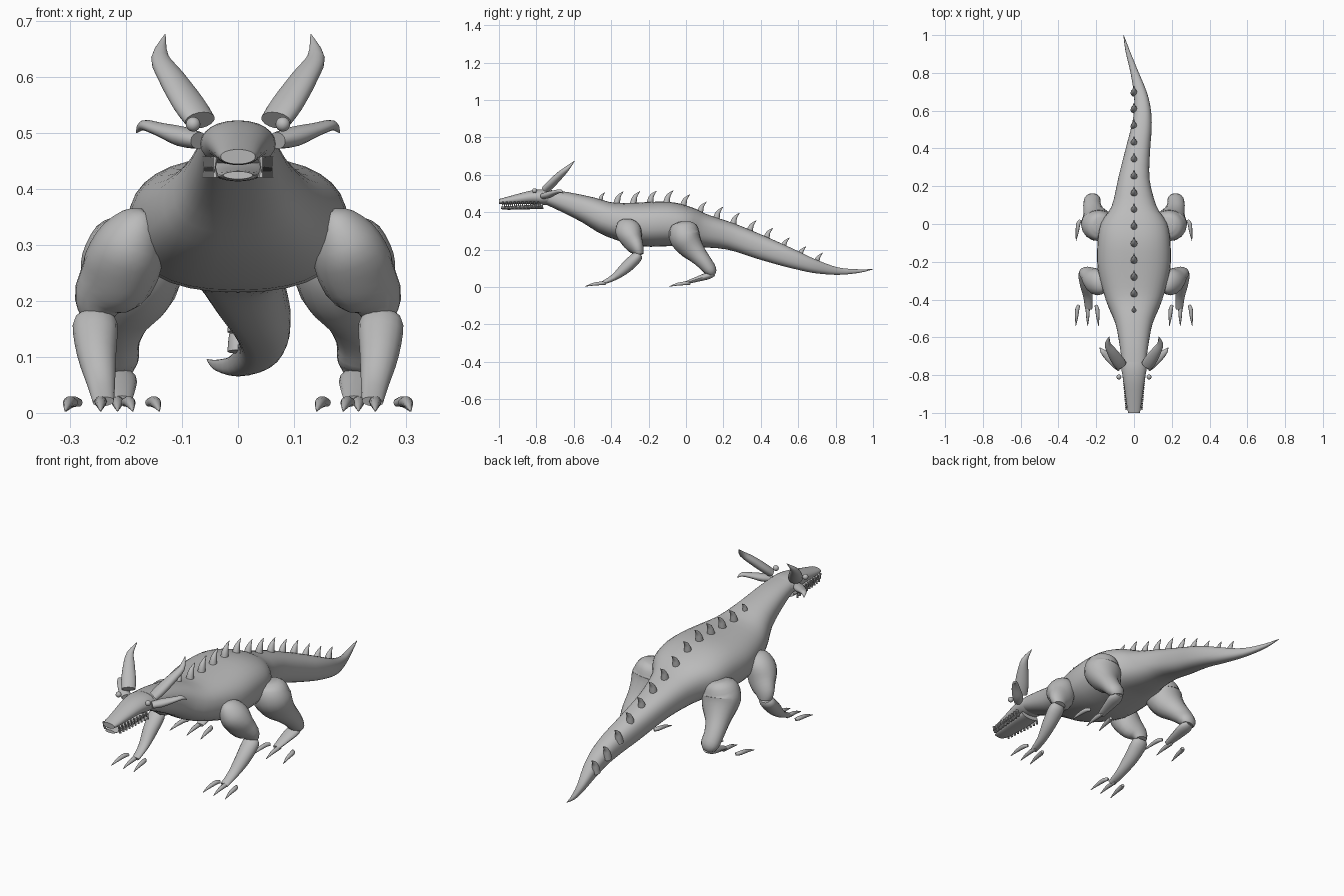
import bpy
import bmesh
import math
from mathutils import Vector

cube = bpy.data.objects.get("Cube")
if cube:
    bpy.data.objects.remove(cube, do_unlink=True)

grey = bpy.data.materials.new("stone grey")
grey.use_nodes = True
tone = (0.5, 0.5, 0.5, 1)
grey.diffuse_color = tone
grey.node_tree.nodes["Principled BSDF"].inputs["Base Color"].default_value = tone
parts = []


def finish(name, bm):
    """Turn a bmesh into a named, grey object."""
    bmesh.ops.recalc_face_normals(bm, faces=bm.faces)
    mesh = bpy.data.meshes.new(name)
    bm.to_mesh(mesh)
    bm.free()
    mesh.materials.append(grey)
    obj = bpy.data.objects.new(name, mesh)
    bpy.context.collection.objects.link(obj)
    parts.append(obj)
    return obj


def refine(stations, steps):
    """Smooth a list of (x, y, z, half width, half height) stations."""
    pts = [Vector(s) for s in stations]
    ext = [pts[0]] + pts + [pts[-1]]
    out = []
    for a, b, c, d in zip(ext, ext[1:], ext[2:], ext[3:]):
        for k in range(steps):
            t = k / steps
            out.append(b + (c - a) * (t / 2) + (a * 2 - b * 5 + c * 4 - d) * (t * t / 2)
                       + (b * 3 - a - c * 3 + d) * (t ** 3 / 2))
    return out + [pts[-1]]


def sweep(bm, stations, up="Z", sides=16, steps=3, power=2.0, side=1):
    """Loft rounded sections along a path; side -1 mirrors it in x."""
    path = refine(stations, steps)
    ref = Vector((0, 0, 1)) if up == "Z" else Vector((0, 1, 0))
    rings = []
    for i, s in enumerate(path):
        ahead, behind = path[min(i + 1, len(path) - 1)], path[max(i - 1, 0)]
        tangent = (Vector(ahead[:3]) - Vector(behind[:3])).normalized()
        across = tangent.cross(ref).normalized()
        over = across.cross(tangent)
        ring = []
        for k in range(sides):
            ang = math.tau * k / sides
            c, n = math.cos(ang), math.sin(ang)
            u = math.copysign(abs(c) ** (2 / power), c) * max(s[3], 0.0005)
            v = math.copysign(abs(n) ** (2 / power), n) * max(s[4], 0.0005)
            p = Vector(s[:3]) + across * u + over * v
            ring.append(bm.verts.new((p.x * side, p.y, p.z)))
        rings.append(ring)
    for r, q in zip(rings, rings[1:]):
        for k in range(sides):
            j = (k + 1) % sides
            bm.faces.new((r[k], r[j], q[j], q[k]))
    bm.faces.new(rings[0])
    bm.faces.new(rings[-1])


def part(name, stations, **options):
    bm = bmesh.new()
    sweep(bm, stations, **options)
    return finish(name, bm)


def pair(name, stations, **options):
    for label, side in (("left_", 1), ("right_", -1)):
        part(label + name, stations, side=side, **options)


# Neck, trunk and curling tail
body = [(0, -.74, .48, .064, .04), (0, -.65, .455, .075, .055), (0, -.52, .41, .1, .074),
        (0, -.4, .36, .15, .093), (0, -.24, .336, .192, .117), (0, -.1, .337, .193, .119),
        (0, 0, .325, .176, .107), (0, .09, .302, .12, .09), (0, .24, .27, .083, .072),
        (.022, .4, .212, .064, .064), (.04, .51, .172, .054, .056),
        (.045, .6, .14, .045, .047), (.034, .69, .11, .035, .036), (0, .81, .085, .02, .02),
        (-.035, .92, .085, .011, .01), (-.055, 1, .095, .001, .001)]
part("body", body, sides=32, power=2.4)

# Head: skull with snout, and lower jaw
part("skull", [(0, -.7, .478, .064, .035), (0, -.76, .48, .067, .042), (0, -.82, .481, .058, .036),
               (0, -.9, .47, .046, .027), (0, -.97, .46, .037, .018), (0, -1, .457, .031, .013)],
     sides=24, power=2.1)
part("lower_jaw", [(0, -.765, .437, .048, .02), (0, -.83, .428, .046, .012),
                   (0, -.95, .423, .036, .01), (0, -.99, .424, .026, .007)], sides=20)

# Upper and lower rows of teeth
for name, root, tip in (("upper_teeth", .457, .429), ("lower_teeth", .42, .449)):
    bm = bmesh.new()
    count = 10
    for side in (1, -1):
        for i in range(count):
            t = i / (count - 1)
            x, y = .041 + .016 * t, -.98 + .19 * t
            if name == "lower_teeth":
                y += .01
            sweep(bm, [(x, y, root, .006, .006), (x + .002, y, tip, .001, .001)],
                  up="Y", sides=6, steps=1, side=side)
    finish(name, bm)

# Eyes
for label, side in (("left_eye", 1), ("right_eye", -1)):
    bm = bmesh.new()
    bmesh.ops.create_uvsphere(bm, u_segments=16, v_segments=10, radius=.013)
    bmesh.ops.translate(bm, verts=bm.verts, vec=(.08 * side, -.81, .515))
    finish(label, bm)

# Tall horns and short swept-back cheek horns
pair("tall_horn", [(.068, -.75, .522, .031, .019), (.087, -.722, .55, .033, .021),
                   (.118, -.675, .597, .026, .019), (.139, -.635, .634, .016, .013),
                   (.13, -.595, .675, .001, .001)])
pair("cheek_horn", [(.07, -.765, .486, .02, .015), (.1, -.735, .493, .025, .018),
                    (.14, -.7, .506, .02, .012), (.168, -.672, .513, .012, .009),
                    (.181, -.655, .5, .001, .001)])

# Row of curved spines down the back, seated on the body surface
surface = refine(body, 12)
bm = bmesh.new()
for i in range(14):
    y = -.455 + .0888 * i
    s = min(surface, key=lambda p: abs(p[1] - y))
    z = s[2] + s[4] * math.sqrt(max(.2, 1 - (s[0] / s[3]) ** 2))
    size = .7 if i == 0 else 1
    curve = [(-.006, -.014, .019), (0, .016, .016), (.01, .038, .01), (.032, .06, .001)]
    sweep(bm, [(0, y + dy * size, z + dz * size, r * size, r * size) for dy, dz, r in curve],
          up="Y", sides=10)
finish("back_spines", bm)

# Front legs
pair("front_upper_leg", [(.16, -.325, .355, .015, .025), (.172, -.322, .338, .042, .052),
                         (.193, -.308, .298, .064, .07), (.215, -.285, .245, .068, .055),
                         (.245, -.26, .205, .05, .036), (.252, -.248, .172, .03, .022)], up="Y")
pair("front_lower_leg", [(.255, -.25, .176, .026, .018), (.255, -.265, .158, .04, .03),
                         (.252, -.32, .105, .035, .031), (.244, -.385, .052, .025, .018),
                         (.24, -.45, .02, .019, .009)], up="Y")

# Hind legs
pair("hind_upper_leg", [(.18, -.005, .345, .035, .04), (.183, -.005, .325, .07, .07),
                        (.188, -.008, .275, .09, .084), (.195, .018, .225, .085, .072),
                        (.212, .06, .175, .058, .052), (.222, .1, .13, .047, .041),
                        (.22, .13, .09, .043, .034), (.217, .135, .068, .03, .022)], up="Y")
pair("hind_foot", [(.218, .148, .072, .02, .014), (.215, .12, .061, .034, .019),
                   (.211, .06, .042, .028, .014), (.207, 0, .023, .018, .008)])

# Separate curved claws ahead of each foot
for name, start, columns in (("front", -.43, (.3, .245, .195)), ("hind", .02, (.295, .215, .15))):
    for number, x in enumerate(columns, 1):
        out = (x - columns[1]) * .15
        pair(f"{name}_claw_{number}", [(x - out, start, .018, .007, .007),
                                       (x, start - .02, .02, .011, .01),
                                       (x + out / 2, start - .065, .015, .008, .008),
                                       (x + out, start - .11, .003, .001, .001)], sides=10)

# Smooth shading with sharp cap edges
bpy.ops.object.select_all(action="DESELECT")
for obj in parts:
    obj.select_set(True)
bpy.context.view_layer.objects.active = parts[0]
bpy.ops.object.shade_smooth_by_angle(angle=math.radians(40))
